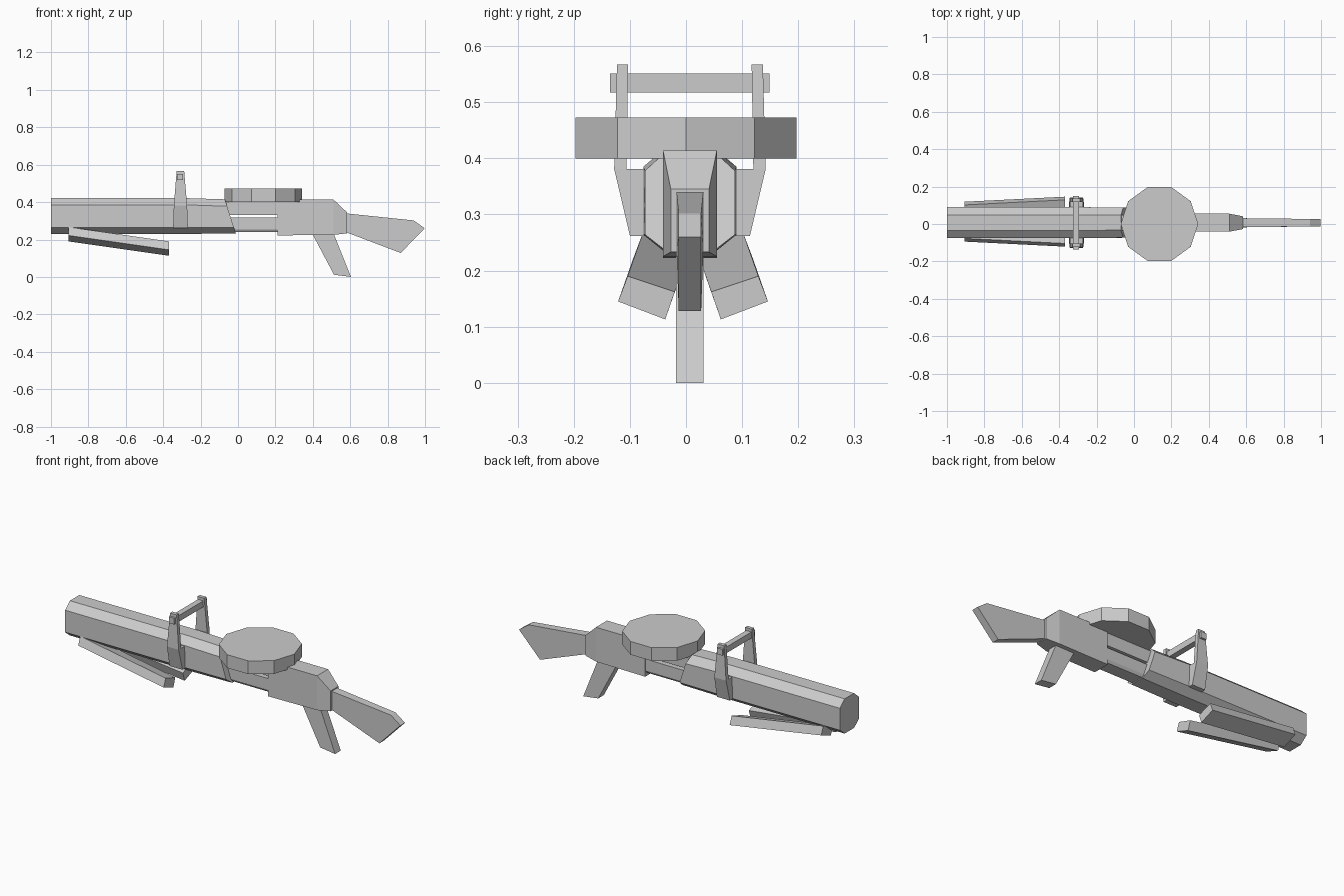
import bpy, bmesh, math

if "Cube" in bpy.data.objects:
    bpy.data.objects.remove(bpy.data.objects["Cube"])

C = 0.007  # centre plane of the body in y


def loft(name, rings):
    """Closed solid through rings of equal point count."""
    bm = bmesh.new()
    vs = [[bm.verts.new(p) for p in r] for r in rings]
    n = len(rings[0])
    for a, b in zip(vs, vs[1:]):
        for i in range(n):
            j = (i + 1) % n
            bm.faces.new((a[i], a[j], b[j], b[i]))
    bm.faces.new(vs[0])
    bm.faces.new(vs[-1])
    bmesh.ops.recalc_face_normals(bm, faces=bm.faces[:])
    me = bpy.data.meshes.new(name)
    bm.to_mesh(me)
    bm.free()
    ob = bpy.data.objects.new(name, me)
    bpy.context.collection.objects.link(ob)
    return ob


def pair(name, rings, c=C):
    """A part and its mirror image across y = c."""
    loft(name + "_left", rings)
    loft(name + "_right", [[(x, 2 * c - y, z) for x, y, z in r] for r in rings])


def rect(x, hw, z0, z1, c=C):
    return [(x, c - hw, z0), (x, c + hw, z0), (x, c + hw, z1), (x, c - hw, z1)]


def box(name, x0, x1, hw, z0, z1):
    return loft(name, [rect(x0, hw, z0, z1), rect(x1, hw, z0, z1)])


def octagon(x, w, t, z0, z1, z2, z3, slant=0.0):
    pts = [(-t, z0), (t, z0), (w, z1), (w, z2), (t, z3), (-t, z3), (-w, z2), (-w, z1)]
    return [(x + slant * (z3 - z), C + y, z) for y, z in pts]


# Barrel shroud with slanted rear end
loft("barrel_shroud", [
    octagon(-1.0, 0.083, 0.041, 0.23, 0.264, 0.385, 0.421),
    octagon(-0.27, 0.083, 0.041, 0.23, 0.264, 0.385, 0.421),
    octagon(-0.07, 0.08, 0.04, 0.233, 0.264, 0.378, 0.415, 0.32)])

# Rails joining shroud and receiver, with an open slot between them
box("upper_rail", -0.1, 0.22, 0.042, 0.331, 0.402)
loft("lower_rail", [
    [(x, C + y, z) for y, z in
     ((-0.035, 0.24), (0.035, 0.24), (0.044, 0.254), (0.044, 0.317), (-0.044, 0.317), (-0.044, 0.254))]
    for x in (-0.05, 0.22)])

# Receiver tapering to the stock
loft("receiver", [rect(0.21, 0.048, 0.222, 0.414),
                  rect(0.51, 0.048, 0.225, 0.414),
                  rect(0.583, 0.034, 0.233, 0.345)])

# Shoulder stock
stock = [(0.575, 0.34), (0.94, 0.302), (0.998, 0.26), (0.87, 0.128), (0.575, 0.24)]
loft("stock", [[(x, C + s * (0.024 if x < 0.6 else 0.02), z) for x, z in stock] for s in (-1, 1)])

# Pistol grip
grip = [(0.395, 0.235), (0.51, 0.235), (0.604, 0.0), (0.513, 0.012)]
loft("pistol_grip", [[(x, C + y, z) for x, z in grip] for y in (-0.025, 0.024)])

# Ten-sided pan magazine
loft("pan_magazine", [[(0.136 + 0.207 * math.cos(math.pi * k / 5),
                        0.207 * math.sin(math.pi * k / 5), z) for k in range(10)]
                      for z in (0.4, 0.473)])


# Carry handle: side brackets, uprights and crossbar
def level(z, x0, x1, ya, yb):
    return [(x0, ya, z), (x1, ya, z), (x1, yb, z), (x0, yb, z)]


pair("handle_bracket", [level(0.262, -0.347, -0.268, -0.1, -0.06),
                        level(0.381, -0.343, -0.272, -0.128, -0.06)])
pair("handle_upright", [level(0.381, -0.343, -0.272, -0.128, -0.106),
                        level(0.567, -0.328, -0.288, -0.123, -0.103)])
box("handle_crossbar", -0.326, -0.294, 0.142, 0.517, 0.551)

# Folded bipod legs
end = [(-0.104, 0.19), (-0.02, 0.162), (-0.037, 0.113), (-0.121, 0.145)]
pair("bipod_leg", [[(-0.907, y + 0.027, z + 0.077) for y, z in end],
                   [(-0.368, y, z) for y, z in end]], 0.0125)
